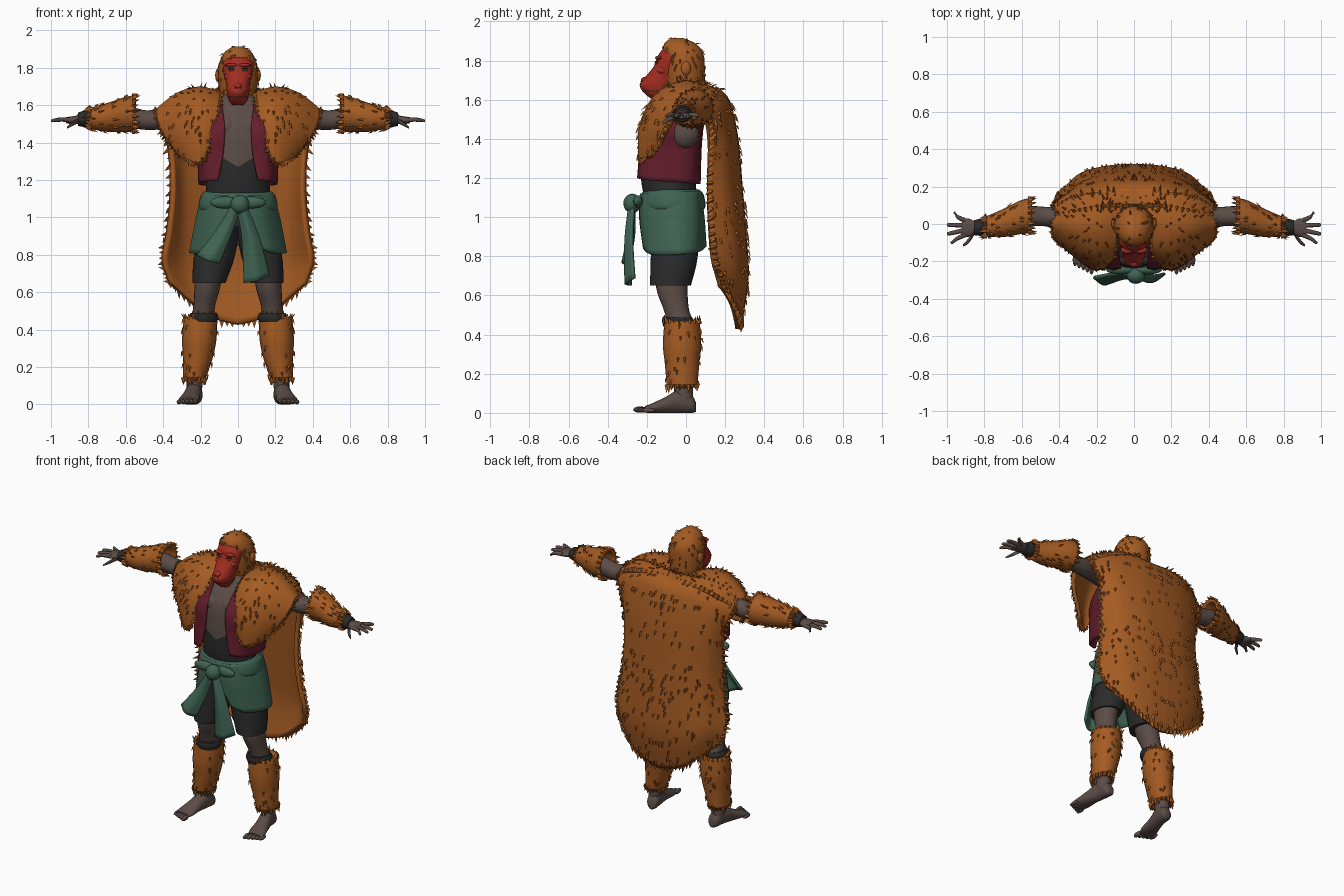
import bpy, bmesh, math, random
from mathutils import Vector

random.seed(4)
if "Cube" in bpy.data.objects:
    bpy.data.objects.remove(bpy.data.objects["Cube"])


def material(name, r, g, b):
    m = bpy.data.materials.new(name)
    m.use_nodes = True
    m.diffuse_color = (r, g, b, 1)
    bsdf = m.node_tree.nodes["Principled BSDF"]
    bsdf.inputs["Base Color"].default_value = (r, g, b, 1)
    bsdf.inputs["Roughness"].default_value = .8
    return m


FUR = material("orange fur", .37, .104, .016)
SKIN = material("grey brown skin", .105, .073, .063)
RED = material("red face", .36, .026, .015)
VEST = material("maroon cloth", .13, .013, .026)
GREEN = material("green cloth", .05, .127, .085)
DARK = material("charcoal cloth", .024, .024, .025)
EYE = material("amber eye", .5, .16, .02)

smooth_parts = []


def finish(name, bm, mat, mirror=False, thick=0, smooth=True):
    mesh = bpy.data.meshes.new(name)
    bm.normal_update()
    bm.to_mesh(mesh)
    bm.free()
    mesh.materials.append(mat)
    ob = bpy.data.objects.new(name, mesh)
    bpy.context.collection.objects.link(ob)
    if mirror:
        ob.modifiers.new("mirror", "MIRROR")
    if thick:
        shell = ob.modifiers.new("shell", "SOLIDIFY")
        shell.thickness, shell.offset = thick, -1
    if smooth:
        smooth_parts.append(ob)
    return ob


def spline(pts, k):
    """Smooth curve through the points, k steps per span."""
    pts = [Vector(p) for p in pts]
    out = []
    for i in range(len(pts) - 1):
        a, b, c = pts[max(i - 1, 0)], pts[i], pts[i + 1]
        d = pts[min(i + 2, len(pts) - 1)]
        for j in range(k):
            t = j / k
            out.append((b * 2 + (c - a) * t + (a * 2 - b * 5 + c * 4 - d) * t ** 2
                        + (b * 3 - a - c * 3 + d) * t ** 3) * .5)
    return out + [pts[-1]]


def spike(bm, p, n, d, length, width):
    side = n.cross(d).normalized() * width
    root = p - n * width * .4
    base = [bm.verts.new(v) for v in (root + side, root - side, p + n * width)]
    tip = bm.verts.new(p + d * length)
    for i in range(3):
        bm.faces.new((base[i], base[(i + 1) % 3], tip))
    bmesh.ops.recalc_face_normals(bm, faces=list(tip.link_faces))


def add_tufts(name, src, count, flow, mirror, size, fringe):
    """Scatter fur spikes on a surface and along its open borders."""
    bm = bmesh.new()
    faces = list(src.faces)
    for f in random.choices(faces, [f.calc_area() for f in faces], k=count):
        n = f.normal
        p = f.calc_center_median().lerp(random.choice(f.verts).co, random.random())
        d = (flow - n * n.dot(flow) + n * .4).normalized()
        spike(bm, p, n, d, size * random.uniform(.7, 1.2), size * .25)
    for e in src.edges:
        mid = (e.verts[0].co + e.verts[1].co) / 2
        if fringe and e.is_boundary and not (mirror and abs(mid.x) < .01):
            f = e.link_faces[0]
            d = (mid - f.calc_center_median()).normalized() + f.normal * random.uniform(0, .4)
            d = (d + flow * random.uniform(.1, .9)).normalized()
            spike(bm, mid - d * .015, f.normal, d, fringe * random.uniform(.6, 1.4), fringe * .42)
    finish(name + "_tufts", bm, FUR, mirror, smooth=False)


def surface(name, rows, mat, closed=False, cap=False, mirror=False, thick=0,
            centre=None, tufts=0, flow=(0, 0, -1), size=.032, fringe=.035):
    """Skin a grid of points, facing away from its centre."""
    bm = bmesh.new()
    grid = [[bm.verts.new(p) for p in row] for row in rows]
    n = len(grid[0])
    for a, b in zip(grid, grid[1:]):
        for i in range(n if closed else n - 1):
            j = (i + 1) % n
            bm.faces.new((a[i], a[j], b[j], b[i]))
    if cap:
        bm.faces.new(grid[0])
        bm.faces.new(grid[-1])
        bmesh.ops.recalc_face_normals(bm, faces=bm.faces)
    else:
        mid = Vector(centre) if centre else sum((v.co for v in bm.verts), Vector()) / len(bm.verts)
        bm.normal_update()
        if sum(f.normal.dot(f.calc_center_median() - mid) for f in bm.faces) < 0:
            bmesh.ops.reverse_faces(bm, faces=bm.faces)
    bm.normal_update()
    if tufts:
        add_tufts(name, bm, tufts, Vector(flow), mirror, size, 0 if cap else fringe)
    return finish(name, bm, mat, mirror, thick)


def patch(name, rows, mat, k=5, **kw):
    rows = [spline(r, k) for r in rows]
    cols = [spline(c, k) for c in zip(*rows)]
    return surface(name, list(zip(*cols)), mat, **kw)


def loft(name, sections, mat, axis="z", k=4, n=20, cap=True, **kw):
    """Sections are x, y, z and two radii, across the given axis."""
    rows = []
    for x, y, z, r, q in spline(sections, k):
        ring = []
        for i in range(n):
            c, s = math.cos(math.tau * i / n) * r, math.sin(math.tau * i / n) * q
            ring.append({"z": (x + c, y + s, z), "x": (x, y + c, z + s), "y": (x + c, y, z + s)}[axis])
        rows.append(ring)
    return surface(name, rows, mat, closed=True, cap=cap, **kw)


def ball(name, loc, scale, mat, mirror=False):
    bm = bmesh.new()
    bmesh.ops.create_uvsphere(bm, u_segments=16, v_segments=10, radius=1)
    for v in bm.verts:
        v.co = Vector(a * b for a, b in zip(v.co, scale)) + Vector(loc)
    return finish(name, bm, mat, mirror)


# Torso: bare chest above a dark undershirt, cut along a V neckline
torso = loft("torso", [(0, -.07, .95, .17, .13), (0, -.08, 1.1, .175, .135), (0, -.09, 1.2, .17, .14),
                       (0, -.09, 1.35, .195, .14), (0, -.07, 1.5, .22, .14), (0, -.03, 1.6, .17, .11),
                       (0, -.03, 1.66, .075, .08), (0, -.03, 1.72, .065, .07)], SKIN, k=5, n=32)
torso.data.materials.append(DARK)
bm = bmesh.new()
bm.from_mesh(torso.data)
for slope in (-.6, .6):
    bmesh.ops.bisect_plane(bm, geom=bm.verts[:] + bm.edges[:] + bm.faces[:],
                           plane_co=(0, 0, 1.27), plane_no=(slope, 0, 1))
for f in bm.faces:
    c = f.calc_center_median()
    f.material_index = int(c.z < 1.27 + .6 * abs(c.x))
bm.to_mesh(torso.data)
bm.free()
ball("pectoral", (.06, -.165, 1.48), (.065, .052, .06), SKIN, True)
ball("side_muscle", (.2, -.005, 1.43), (.055, .075, .08), SKIN, True)

# Open vest
patch("vest", [[(.11, -.25, 1.2), (.18, -.21, 1.19), (.212, -.08, 1.18), (.17, .04, 1.17), (0, .075, 1.17)],
               [(.08, -.24, 1.33), (.17, -.22, 1.35), (.22, -.08, 1.35), (.18, .05, 1.35), (0, .08, 1.35)],
               [(.07, -.23, 1.48), (.16, -.215, 1.48), (.235, -.08, 1.46), (.18, .06, 1.5), (0, .09, 1.5)],
               [(.09, -.13, 1.62), (.13, -.1, 1.63), (.16, -.03, 1.64), (.12, .05, 1.64), (0, .07, 1.65)]],
      VEST, mirror=True, thick=.015, centre=(0, -.08, 1.4))

# Hip wrap with waistband, knot and tails
patch("hip_wrap", [[(0, -.235, 1.12), (.12, -.205, 1.12), (.19, -.07, 1.13), (.14, .05, 1.13), (0, .075, 1.13)],
                   [(.02, -.24, 1), (.14, -.21, 1), (.225, -.06, 1), (.17, .06, 1), (0, .095, 1)],
                   [(.11, -.22, .84), (.19, -.18, .81), (.262, -.05, .81), (.2, .06, .82), (0, .105, .85)]],
      GREEN, mirror=True, thick=.015, centre=(0, -.06, 1))
loft("waistband", [(0, -.07, 1.14, .178, .14), (0, -.07, 1.115, .2, .16), (0, -.07, 1.06, .212, .17),
                   (0, -.07, 1.03, .2, .155)], GREEN, n=32)
ball("sash_knot", (.01, -.275, 1.07), (.05, .045, .05), GREEN)
ball("sash_fold", (.07, -.245, 1.08), (.08, .025, .032), GREEN, True)
patch("right_sash_tail", [[(-.04, -.27, 1.06), (-.01, -.295, 1.06), (.02, -.27, 1.06)],
                          [(-.12, -.27, .93), (-.07, -.3, .92), (-.03, -.28, .92)],
                          [(-.22, -.29, .8), (-.16, -.33, .77), (-.1, -.3, .75)]],
      GREEN, thick=.015, centre=(-.1, 0, .9))
patch("left_sash_tail", [[(-.01, -.27, 1.06), (.02, -.295, 1.06), (.05, -.27, 1.06)],
                         [(.02, -.28, .88), (.07, -.315, .88), (.12, -.28, .88)],
                         [(.03, -.29, .65), (.1, -.315, .66), (.17, -.27, .69)]],
      GREEN, thick=.015, centre=(.1, 0, .9))

# Shorts, legs, cuffs and fur leggings
loft("shorts", [(.08, -.06, 1.02, .1, .125), (.125, -.06, .8, .11, .12), (.155, -.08, .65, .088, .105)],
     DARK, mirror=True)
loft("leg", [(.15, -.08, .75, .075, .09), (.165, -.07, .62, .068, .078), (.18, -.05, .53, .058, .065),
             (.19, -.03, .45, .06, .065), (.22, -.02, .25, .05, .055), (.235, -.01, .06, .04, .045)],
     SKIN, mirror=True)
loft("knee_cuff", [(.185, -.04, .44, .072, .075), (.185, -.04, .465, .08, .082), (.183, -.045, .49, .07, .075)],
     DARK, mirror=True)
loft("fur_legging", [(.2, -.02, .47, .09, .09), (.207, -.02, .35, .092, .098), (.215, -.02, .25, .08, .088),
                     (.235, -.02, .13, .06, .078)], FUR, cap=False, thick=.02, mirror=True, tufts=42)

# Bare feet
loft("foot", [(.225, .05, .03, .02, .025), (.228, .03, .045, .038, .045), (.235, -.03, .06, .043, .06),
              (.25, -.1, .042, .047, .042), (.262, -.17, .025, .056, .025), (.27, -.21, .018, .05, .017)],
     SKIN, axis="y", mirror=True)
for i in range(5):
    ball("toe", (.227 + .022 * i, -.235 + .011 * i, .017 - .001 * i), (.013, .035, .016 - .001 * i), SKIN, True)

# Arms, fur sleeves, wristbands and hands
loft("arm", [(.18, -.02, 1.56, .08, .08), (.35, .02, 1.54, .065, .065), (.48, .04, 1.52, .052, .052),
             (.6, .035, 1.535, .055, .055), (.86, -.02, 1.525, .03, .026)], SKIN, axis="x", mirror=True)
loft("fur_sleeve", [(.55, .045, 1.555, .095, .1), (.61, .035, 1.55, .09, .092), (.7, .005, 1.535, .075, .077),
                    (.8, -.015, 1.53, .052, .054)], FUR, axis="x", cap=False, thick=.018, mirror=True,
     tufts=48, flow=(-1, 0, 0), fringe=.036)
loft("wristband", [(.79, -.015, 1.53, .042, .042), (.82, -.017, 1.528, .046, .044), (.855, -.02, 1.525, .04, .036)],
     DARK, axis="x", mirror=True)
loft("palm", [(.845, -.02, 1.525, .03, .022), (.88, -.02, 1.52, .048, .022), (.92, -.02, 1.52, .05, .016)],
     SKIN, axis="x", mirror=True)
for i, (reach, y) in enumerate([(.98, -.098), (1, -.052), (1, -.005), (.965, .058)]):
    root = -.057 + .025 * i
    loft("finger", [(.9, root, 1.52, .014, .014), (.945, (root + y) / 2, 1.524, .012, .012),
                    (reach - .008, y, 1.518, .01, .009), (reach, y, 1.517, .003, .003)],
         SKIN, axis="x", n=10, mirror=True)
loft("thumb", [(.855, -.045, 1.518, .016, .014), (.885, -.09, 1.5, .014, .012), (.915, -.115, 1.48, .006, .006)],
     SKIN, axis="x", n=10, mirror=True)

# Fur cape down the back
patch("fur_cape", [[(0, .09, 1.66), (.15, .09, 1.68), (.3, .06, 1.655), (.42, .04, 1.57)],
                   [(0, .21, 1.62), (.16, .2, 1.62), (.32, .16, 1.58), (.43, .11, 1.52)],
                   [(0, .265, 1.42), (.15, .255, 1.41), (.3, .21, 1.4), (.38, .13, 1.38)],
                   [(0, .29, 1.15), (.15, .28, 1.15), (.3, .22, 1.15), (.365, .12, 1.15)],
                   [(0, .31, .9), (.15, .3, .9), (.3, .245, .92), (.385, .13, .93)],
                   [(0, .32, .68), (.15, .31, .68), (.3, .265, .72), (.41, .15, .77)],
                   [(0, .28, .425), (.13, .275, .46), (.25, .25, .54), (.37, .19, .65)]],
      FUR, mirror=True, thick=.03, centre=(0, -.2, 1.1), tufts=130, size=.036, fringe=.042)

# Fur mantle over the shoulders and chest
patch("fur_mantle", [[(.02, .15, 1.645), (.2, .17, 1.65), (.35, .14, 1.6), (.44, .08, 1.52)],
                     [(.075, 0, 1.665), (.2, 0, 1.7), (.33, -.01, 1.665), (.445, 0, 1.575)],
                     [(.09, -.13, 1.62), (.2, -.15, 1.635), (.32, -.13, 1.59), (.44, -.06, 1.52)],
                     [(.11, -.205, 1.5), (.2, -.23, 1.5), (.31, -.18, 1.48), (.41, -.1, 1.45)],
                     [(.145, -.235, 1.38), (.21, -.245, 1.38), (.29, -.2, 1.38), (.36, -.13, 1.38)],
                     [(.18, -.235, 1.3), (.21, -.24, 1.28), (.25, -.22, 1.29), (.3, -.17, 1.31)]],
      FUR, mirror=True, thick=.022, centre=(.2, 0, 1.4), tufts=75, fringe=.028)

# Head fur, ears and face
loft("head_fur", [(0, 0, 1.58, .08, .08), (0, -.005, 1.66, .098, .1), (0, -.01, 1.75, .108, .106),
                  (0, -.015, 1.83, .099, .105), (0, -.03, 1.885, .07, .082), (0, -.045, 1.915, .025, .03)],
     FUR, n=24, tufts=130, size=.026)
ball("ear", (.108, .0, 1.76), (.014, .025, .035), FUR, True)
loft("face", [(0, -.135, 1.6, .03, .035), (0, -.14, 1.63, .05, .07), (0, -.14, 1.675, .06, .097),
              (0, -.115, 1.72, .065, .09), (0, -.09, 1.77, .077, .075), (0, -.08, 1.82, .082, .066),
              (0, -.065, 1.855, .06, .055), (0, -.05, 1.88, .02, .03)], RED, n=28)
ball("brow", (.035, -.138, 1.814), (.036, .02, .01), RED, True)
ball("cheek", (.05, -.12, 1.75), (.025, .03, .022), RED, True)
ball("nose", (0, -.203, 1.7), (.024, .028, .018), RED)
ball("eye", (.036, -.152, 1.787), (.015, .01, .005), EYE, True)
ball("eye_rim", (.036, -.148, 1.794), (.019, .012, .005), DARK, True)
ball("nostril", (.011, -.228, 1.693), (.005, .005, .004), DARK, True)
loft("mouth", [(0, -.14, 1.642, .055, .083), (0, -.14, 1.646, .0565, .0855)], DARK, k=1, n=28)

# Smooth shading that keeps hard edges
bpy.ops.object.select_all(action="DESELECT")
for ob in smooth_parts:
    ob.select_set(True)
bpy.context.view_layer.objects.active = smooth_parts[0]
bpy.ops.object.shade_smooth_by_angle(angle=math.radians(45))
